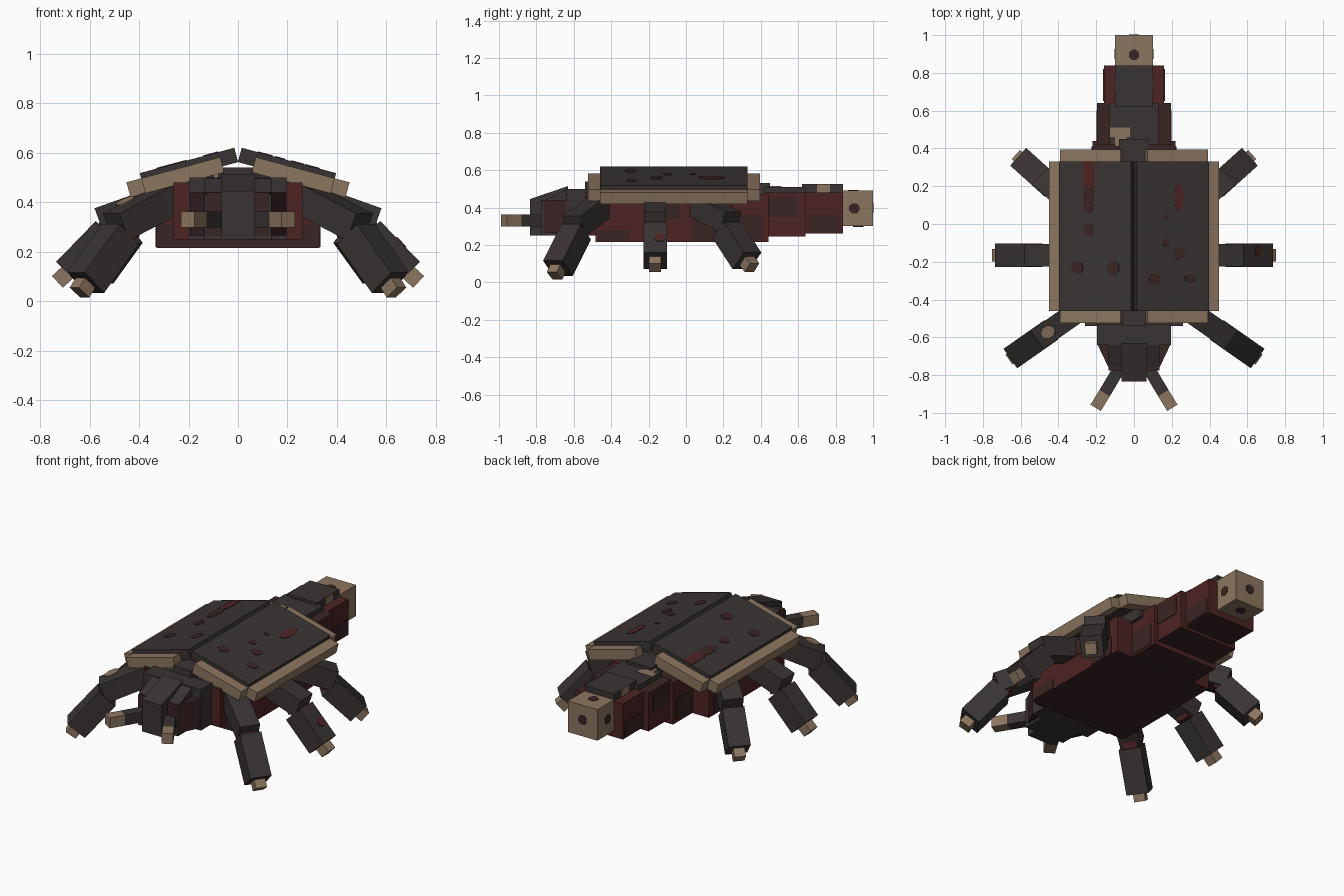
import bpy, bmesh
from math import radians, cos, sin, pi
from mathutils import Matrix, Vector

if "Cube" in bpy.data.objects:
    bpy.data.objects.remove(bpy.data.objects["Cube"])


def material(name, rgb):
    m = bpy.data.materials.new(name)
    m.use_nodes = True
    colour = (*rgb, 1)
    m.diffuse_color = colour
    m.node_tree.nodes["Principled BSDF"].inputs["Base Color"].default_value = colour
    return m


GREY = material("charcoal shell", (0.042, 0.034, 0.034))
BLACK = material("near black", (0.013, 0.010, 0.010))
TAN = material("horn tan", (0.262, 0.180, 0.117))
RED = material("flesh red", (0.074, 0.017, 0.017))
MAROON = material("dark maroon", (0.042, 0.018, 0.018))


def finish(name, bm, M, s, mat, top=None, bottom=None):
    """Place the mesh, mirror it when s is -1, colour by face direction."""
    bmesh.ops.transform(bm, matrix=Matrix.Diagonal((s, 1, 1, 1)) @ M, verts=bm.verts)
    bmesh.ops.recalc_face_normals(bm, faces=bm.faces)
    bm.normal_update()
    for f in bm.faces:
        f.material_index = 1 if f.normal.z > 0.5 else 2 if f.normal.z < -0.5 else 0
    me = bpy.data.meshes.new(name)
    bm.to_mesh(me)
    bm.free()
    for m in (mat, top or mat, bottom or mat):
        me.materials.append(m)
    ob = bpy.data.objects.new(name, me)
    bpy.context.collection.objects.link(ob)
    return ob


def box(name, lo, hi, mat, top=None, bottom=None, M=Matrix(), s=1, shape=None):
    lo, hi = Vector(lo), Vector(hi)
    bm = bmesh.new()
    bmesh.ops.create_cube(bm, size=1)
    for v in bm.verts:
        v.co = (lo + hi) / 2 + v.co * (hi - lo)
        if shape:
            shape(v.co)
    return finish(name, bm, M, s, mat, top, bottom)


def mid_box(name, half, y0, y1, z0, z1, *mats, **kw):
    return box(name, (-half, y0, z0), (half, y1, z1), *mats, **kw)


def beam(name, a, b, w, mat, s):
    """Square bar from a to b, kept level across its width."""
    a, b = Vector(a), Vector(b)
    d = (b - a).normalized()
    side = d.cross(Vector((0, 0, 1))).normalized()
    rot = Matrix((d, side, d.cross(side))).transposed().to_4x4()
    return box(name, (0, -w / 2, -w / 2), ((b - a).length, w / 2, w / 2), mat,
               M=Matrix.Translation(a) @ rot, s=s)


def spot(name, centre, rx, ry, mat, M=Matrix(), s=1):
    """Thin eight-sided plate lying on the local z plane."""
    bm = bmesh.new()
    bmesh.ops.create_cone(bm, cap_ends=True, segments=8, radius1=1, radius2=1, depth=0.006)
    place = M @ Matrix.Translation(centre) @ Matrix.Diagonal((rx, ry, 1, 1)) \
        @ Matrix.Rotation(pi / 8, 4, 'Z')
    return finish(name, bm, place, s, mat)


# Body and stepped tail
mid_box("belly", 0.33, -0.48, 0.25, 0.215, 0.44, RED, GREY, MAROON)
mid_box("belly_front_plate", 0.33, -0.484, -0.479, 0.215, 0.31, MAROON)
mid_box("back_ridge", 0.24, -0.46, 0.34, 0.43, 0.50, GREY)
mid_box("thorax", 0.26, -0.54, -0.40, 0.25, 0.48, RED, GREY, MAROON)
mid_box("neck_hump", 0.06, -0.54, -0.30, 0.45, 0.54, GREY)
mid_box("tail_base", 0.22, 0.20, 0.44, 0.217, 0.47, RED, MAROON, MAROON)
mid_box("tail_base_cap", 0.08, 0.30, 0.45, 0.45, 0.53, GREY)
mid_box("tail_middle", 0.195, 0.42, 0.64, 0.245, 0.48, RED, MAROON, MAROON)
mid_box("tail_middle_cap", 0.13, 0.42, 0.64, 0.47, 0.51, GREY)
mid_box("tail_rear", 0.16, 0.62, 0.84, 0.262, 0.48, RED, RED, MAROON)
mid_box("tail_rear_cap", 0.10, 0.62, 0.84, 0.47, 0.525, GREY)
mid_box("tail_tip", 0.10, 0.82, 1.0, 0.30, 0.49, TAN)
box("tail_patch", (-0.13, 0.46, 0.508), (-0.02, 0.51, 0.514), TAN)
box("tail_patch_small", (-0.10, 0.41, 0.47), (-0.04, 0.46, 0.514), TAN)
for s in (1, -1):
    box("tail_side_patch", (0.099, 0.70, 0.475), (0.103, 0.77, 0.524), TAN, s=s)
    for y, x, low, high in ((-0.40, 0.33, 0.22, 0.28), (-0.13, 0.33, 0.34, 0.43),
                            (0.10, 0.33, 0.22, 0.33), (0.31, 0.22, 0.23, 0.36),
                            (0.50, 0.195, 0.35, 0.46), (0.72, 0.16, 0.27, 0.36)):
        box("flank_patch", (x - 0.002, y - 0.07, low), (x + 0.004, y + 0.10, high), MAROON, s=s)

# Dark pits on the tail tip
for name, spin, at in (("pit_rear", Matrix.Rotation(pi / 2, 4, 'X'), (0, 1, 0.4)),
                       ("pit_left", Matrix.Rotation(pi / 2, 4, 'Y'), (0.1, 0.90, 0.395)),
                       ("pit_right", Matrix.Rotation(pi / 2, 4, 'Y'), (-0.1, 0.90, 0.395)),
                       ("pit_top", Matrix(), (0, 0.895, 0.49)),
                       ("pit_under", Matrix(), (0, 0.92, 0.30))):
    spot(name, (0, 0, 0), 0.03, 0.03, MAROON, M=Matrix.Translation(at) @ spin)


# Head narrowing to a sloped snout
def narrow(co):
    if co.y < -0.7:
        co.x *= 0.65


def slope(co):
    if co.z > 0.4 and co.y < -0.7:
        co.z -= 0.07


mid_box("head_base", 0.197, -0.64, -0.53, 0.25, 0.50, GREY)
mid_box("cheeks", 0.197, -0.775, -0.63, 0.265, 0.44, MAROON, MAROON, BLACK, shape=narrow)
mid_box("brow", 0.135, -0.775, -0.63, 0.25, 0.50, GREY, shape=slope)
mid_box("snout", 0.066, -0.835, -0.63, 0.25, 0.515, GREY, shape=slope)
for s in (1, -1):
    box("eye", (0.135, -0.645, 0.37), (0.19, -0.639, 0.43), BLACK, s=s)
    # Feelers beside the mouth
    beam("feeler", (0.075, -0.76, 0.33), (0.155, -0.895, 0.33), 0.064, GREY, s)
    beam("feeler_tip", (0.155, -0.895, 0.33), (0.203, -0.973, 0.33), 0.064, TAN, s)

# Wing cases tilted down from the centre line
tilt = Matrix.Translation((0.015, 0, 0.62)) @ Matrix.Rotation(radians(15), 4, 'Y')
for s in (1, -1):
    box("wing_case", (0, -0.46, -0.06), (0.395, 0.33, 0), GREY, M=tilt, s=s)
    box("wing_rim_side", (0.395, -0.46, -0.085), (0.457, 0.33, -0.022), TAN, M=tilt, s=s)
    box("wing_rim_front", (0.065, -0.525, -0.085), (0.395, -0.46, -0.022), TAN, M=tilt, s=s)
    box("wing_rim_rear", (0.065, 0.33, -0.085), (0.395, 0.395, -0.022), TAN, M=tilt, s=s)

spots = [(-1, 0.24, -0.03, 0.03, 0.033), (-1, 0.30, -0.23, 0.033, 0.035),
         (-1, 0.11, -0.235, 0.033, 0.04), (1, 0.17, 0.035, 0.016, 0.016),
         (1, 0.17, -0.10, 0.022, 0.022), (1, 0.24, -0.16, 0.03, 0.033),
         (1, 0.11, -0.295, 0.033, 0.033), (1, 0.30, -0.29, 0.033, 0.028)]
for s, x, y, rx, ry in spots:
    spot("wing_spot", ((x - 0.015) / cos(radians(15)), y, 0), rx, ry, MAROON, M=tilt, s=s)
spot("wing_blotch", (0.233, 0.14, 0), 0.03, 0.075, RED, M=tilt)
box("wing_streak", (0.20, 0.19, -0.002), (0.262, 0.33, 0.003), RED, M=tilt, s=-1)
spot("wing_streak_end", (0.233, 0.13, 0), 0.033, 0.075, MAROON, M=tilt, s=-1)

# Legs: hip position, heading, then reach and height of knee, ankle and foot
knee_up, mid_path = (0.26, 0.32), ((0.23, 0.28), (0.39, 0.115), (0.43, 0.078))
legs = {"front": ((0.28, -0.45), -35, (0.26, 0.30), ((0.24, 0.27), (0.41, 0.075), (0.44, 0.035))),
        "middle": ((0.30, -0.165), 0, knee_up, mid_path),
        "rear": ((0.29, 0.065), 42, knee_up, mid_path)}
for name, ((hx, hy), angle, knee, path) in legs.items():
    ca, sa = cos(radians(angle)), sin(radians(angle))

    def at(r, z):
        return (hx + r * ca, hy + r * sa, z)

    for s in (1, -1):
        beam(name + "_thigh", at(-0.02, 0.42), at(*knee), 0.118, GREY, s)
        beam(name + "_knee", at(knee[0] - 0.05, knee[1]), at(*path[0]), 0.09, RED, s)
        beam(name + "_shin", at(*path[0]), at(*path[1]), 0.126, GREY, s)
        beam(name + "_foot", at(*path[1]), at(*path[2]), 0.065, TAN, s)

# Patches on single legs
spot("thigh_patch", (0, 0, 0), 0.045, 0.035, TAN,
     M=Matrix.Translation((0.455, -0.572, 0.405)) @ Matrix.Rotation(radians(-35), 4, 'Z')
     @ Matrix.Rotation(radians(25), 4, 'Y'), s=-1)
spot("shin_patch", (0, 0, 0), 0.03, 0.03, RED,
     M=Matrix.Translation((0.66, -0.14, 0.238)) @ Matrix.Rotation(radians(45.9), 4, 'Y'))
